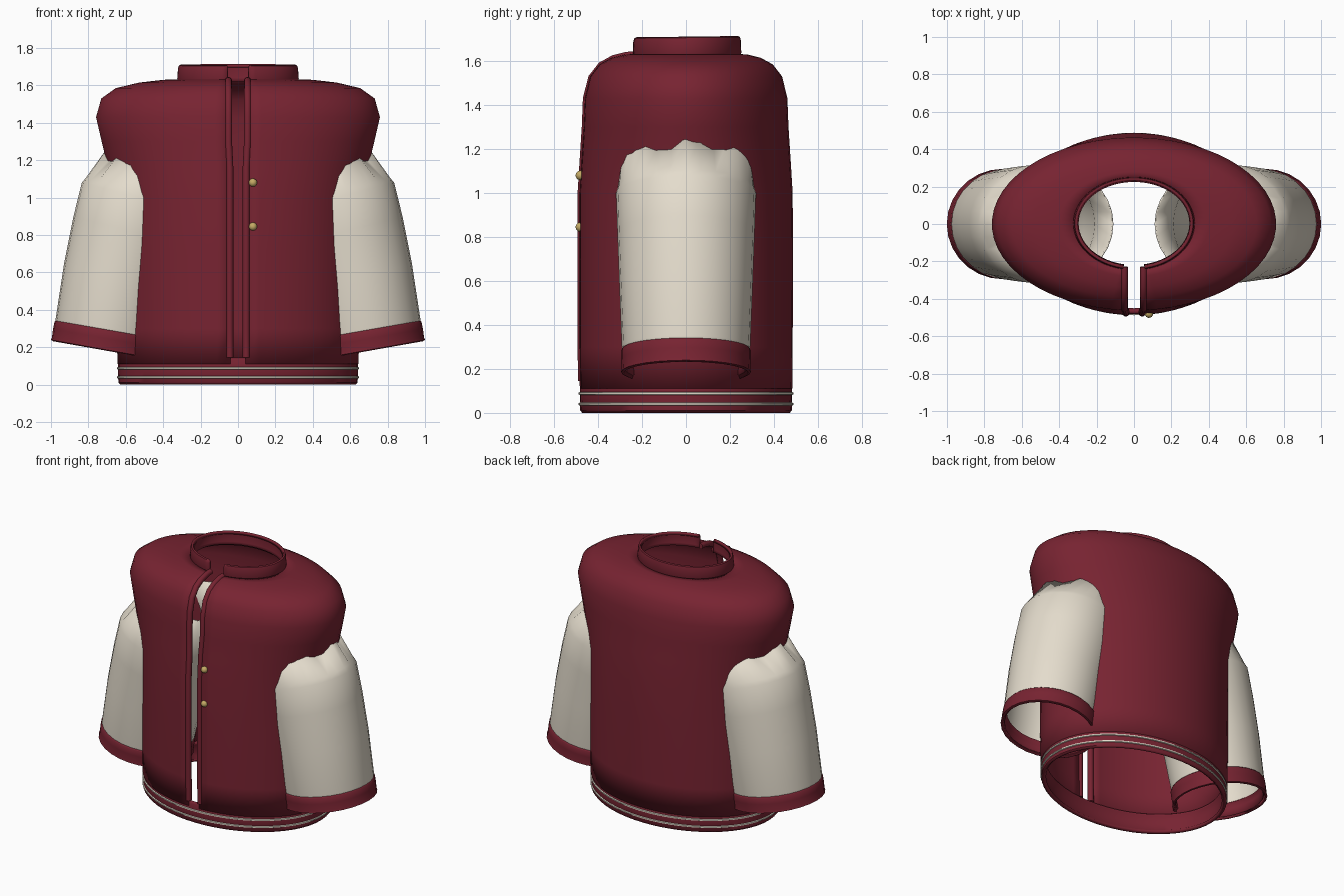
import bpy, bmesh, math, random
from mathutils import Vector

if "Cube" in bpy.data.objects:
    bpy.data.objects.remove(bpy.data.objects["Cube"])

random.seed(4)


def material(name, rgb):
    m = bpy.data.materials.new(name)
    m.diffuse_color = (*rgb, 1)
    m.use_nodes = True
    m.node_tree.nodes["Principled BSDF"].inputs["Base Color"].default_value = m.diffuse_color
    return m


RED = material("burgundy wool", (0.185, 0.017, 0.031))
CREAM = material("cream leather", (0.78, 0.72, 0.61))
GOLD = material("brass", (0.55, 0.40, 0.13))


def smooth(ob, angle=40):
    bpy.ops.object.select_all(action='DESELECT')
    ob.select_set(True)
    bpy.context.view_layer.objects.active = ob
    bpy.ops.object.shade_smooth_by_angle(angle=math.radians(angle))


def loft(name, rings, mat, closed=True, thick=0.0, mirror=False):
    """Skin a list of equal-length point rings, ordered upwards."""
    bm = bmesh.new()
    rows = [[bm.verts.new(p) for p in r] for r in rings]
    n = len(rows[0])
    for a, b in zip(rows, rows[1:]):
        for j in range(n if closed else n - 1):
            k = (j + 1) % n
            bm.faces.new((a[j], a[k], b[k], b[j]))
    me = bpy.data.meshes.new(name)
    bm.to_mesh(me)
    bm.free()
    me.materials.append(mat)
    ob = bpy.data.objects.new(name, me)
    bpy.context.collection.objects.link(ob)
    smooth(ob)
    if thick:
        s = ob.modifiers.new("thickness", 'SOLIDIFY')
        s.thickness, s.offset = thick, -1
    if mirror:
        m = ob.modifiers.new("mirror", 'MIRROR')
        m.use_mirror_merge = False
    return ob


def oval(z, rx, ry, gap=0.0, n=56, cy=0.0, tilt=0.0):
    """Horizontal oval, optionally open at the front by +-gap in x."""
    d = math.asin(gap / rx) if gap else 0
    start, span = -math.pi / 2 + d, 2 * (math.pi - d)
    pts = []
    for i in range(n):
        a = start + span * i / (n - 1 if gap else n)
        y = ry * math.sin(a)
        pts.append((rx * math.cos(a), cy + y, z + tilt * y))
    return pts


# torso: (height, half width, half depth), open down the front
BODY = [(0.11, 0.645, 0.484), (0.30, 0.650, 0.486), (0.70, 0.655, 0.487),
        (1.00, 0.665, 0.486), (1.16, 0.695, 0.476), (1.30, 0.730, 0.467),
        (1.43, 0.760, 0.462), (1.53, 0.732, 0.438), (1.585, 0.655, 0.395),
        (1.615, 0.530, 0.340), (1.63, 0.400, 0.280), (1.632, 0.315, 0.240)]
loft("torso", [oval(*b, gap=0.04) for b in BODY], RED, closed=False, thick=0.02)

# hem band, continuous across the front, with two stripes
HEM = [(0.0, 0.628, 0.472), (0.012, 0.640, 0.481), (0.07, 0.641, 0.482),
       (0.13, 0.640, 0.481), (0.145, 0.630, 0.472)]
loft("hem_band", [oval(*h) for h in HEM], RED, thick=0.025)
for i, z in enumerate((0.040, 0.088)):
    prof = [(-0.007, 0.0), (-0.004, 0.006), (0.004, 0.006), (0.007, 0.0)]
    loft(f"hem_stripe_{i + 1}",
         [oval(z + dz, 0.641 + o, 0.482 + o) for dz, o in prof], CREAM)

# standing collar
COLLAR = [(1.615, 0.318, 0.243), (1.635, 0.325, 0.249), (1.69, 0.321, 0.247),
          (1.706, 0.316, 0.243), (1.711, 0.306, 0.234)]
loft("collar", [oval(*c, gap=0.058, cy=0.003, tilt=0.012) for c in COLLAR],
     RED, closed=False, thick=0.022)

# rolled trim along both front edges
for side, s in (("right", 1), ("left", -1)):
    cu = bpy.data.curves.new(f"front_trim_{side}", 'CURVE')
    cu.dimensions = '3D'
    cu.bevel_depth, cu.bevel_resolution, cu.use_fill_caps = 0.019, 3, True
    sp = cu.splines.new('POLY')
    path = [(0.145, 0.645, 0.484)] + BODY[1:]
    sp.points.add(len(path) - 1)
    for p, (z, rx, ry) in zip(sp.points, path):
        x = 0.044 + (0.007 if z > 1.2 else 0)
        p.co = (s * x, -ry + 0.011, z - (0.006 if z > 1.5 else 0), 1)
    sp.use_smooth = True
    cu.materials.append(RED)
    bpy.context.collection.objects.link(
        bpy.data.objects.new(f"front_trim_{side}", cu))


def arm_ring(c, half, ry, grow=0.0, jitter=0.0, n=28):
    """Tilted sleeve oval: centre (x, z), half axis (x, z), half depth."""
    u = Vector((half[0], 0, half[1]))
    u += u.normalized() * grow
    pts = []
    for i in range(n):
        a = 2 * math.pi * i / n
        p = Vector((c[0], 0, c[1])) + u * math.cos(a)
        p.y = (ry + grow) * math.sin(a)
        p.z += random.uniform(0, jitter)
        pts.append(p)
    return pts


# sleeves, running into the torso with an uneven gathered top
ARM = [((0.690, 0.245), (0.288, 0.051), 0.285),
       ((0.683, 0.30), (0.292, 0.052), 0.292),
       ((0.630, 0.575), (0.300, 0.072), 0.303),
       ((0.570, 0.82), (0.310, 0.078), 0.312),
       ((0.520, 1.00), (0.315, 0.080), 0.318),
       ((0.508, 1.025), (0.306, 0.080), 0.310)]
rings = [arm_ring(*a) for a in ARM]
rings.append(arm_ring((0.40, 1.20), (0.29, 0.01), 0.29, jitter=0.07))
loft("sleeves", rings, CREAM, thick=0.008, mirror=True)

# cuffs with a small rolled lower lip
CUFF = [((0.700, 0.181), (0.288, 0.051), 0.282, 0.0),
        ((0.701, 0.186), (0.290, 0.052), 0.285, 0.010),
        ((0.699, 0.200), (0.288, 0.051), 0.285, 0.008),
        ((0.692, 0.245), (0.288, 0.051), 0.287, 0.009),
        ((0.685, 0.283), (0.290, 0.052), 0.290, 0.006),
        ((0.683, 0.292), (0.290, 0.052), 0.290, 0.000)]
loft("cuffs", [arm_ring(c, h, r, g) for c, h, r, g in CUFF], RED,
     thick=0.022, mirror=True)

# snap buttons
for i, z in enumerate((0.845, 1.08)):
    bpy.ops.mesh.primitive_uv_sphere_add(segments=16, ring_count=10,
                                         radius=0.022,
                                         location=(0.08, -0.480, z))
    b = bpy.context.object
    b.name = f"button_{i + 1}"
    b.data.materials.append(GOLD)
    smooth(b)

# small tag on the inside of the front panel
bpy.ops.mesh.primitive_cube_add(size=1, location=(-0.27, -0.408, 1.16),
                                rotation=(0, 0, math.radians(-16)))
tag = bpy.context.object
tag.name = "inner_tag"
tag.scale = (0.16, 0.008, 0.08)
tag.data.materials.append(GOLD)
